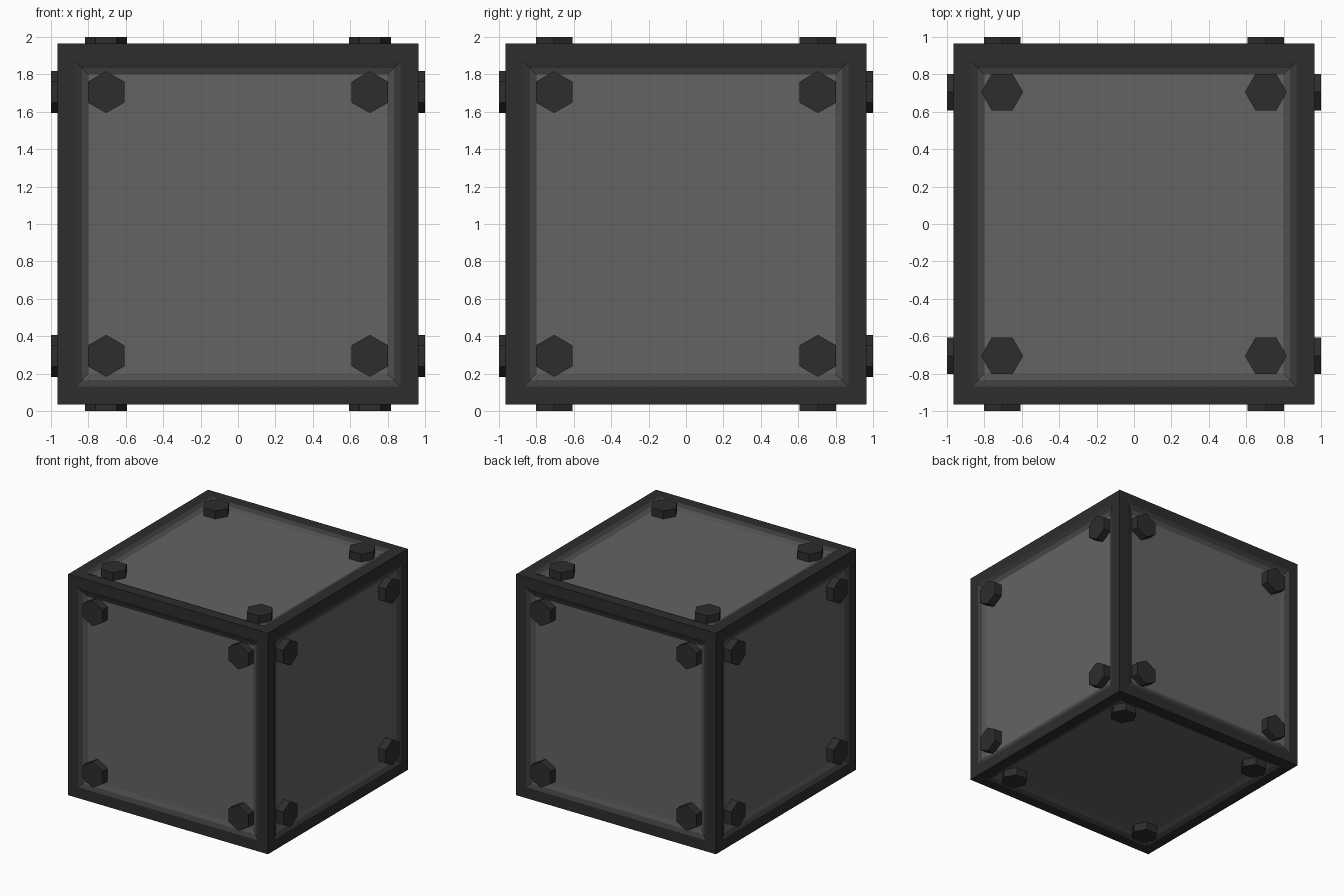
import bpy, bmesh
from mathutils import Matrix, Vector

if "Cube" in bpy.data.objects:
    bpy.data.objects.remove(bpy.data.objects["Cube"])

HALF = 0.965      # half size of the box
PANEL = 0.93      # recessed panel distance from the centre
CENTRE = Vector((0, 0, 1))


def grey(name, v):
    m = bpy.data.materials.new(name)
    m.diffuse_color = (v, v, v, 1)
    m.use_nodes = True
    m.node_tree.nodes["Principled BSDF"].inputs["Base Color"].default_value = m.diffuse_color
    return m


def finish(bm, name, mats):
    bmesh.ops.translate(bm, verts=bm.verts, vec=CENTRE)
    bmesh.ops.recalc_face_normals(bm, faces=bm.faces)
    me = bpy.data.meshes.new(name)
    bm.to_mesh(me)
    bm.free()
    ob = bpy.data.objects.new(name, me)
    bpy.context.collection.objects.link(ob)
    for m in mats:
        me.materials.append(m)
    return ob


dark = grey("dark_metal", 0.026)
mid_dark = grey("slope_dark", 0.045)
mid_light = grey("slope_light", 0.08)
light = grey("panel_metal", 0.125)

# Crate body: flat border, sloped edge, recessed panel on every side
bm = bmesh.new()
bmesh.ops.create_cube(bm, size=2 * HALF)
panels = bm.faces[:]
drop = HALF - PANEL
for width, depth, mat in ((0.095, 0, 1), (0.035, -drop / 2, 2), (0.035, -drop / 2, 3)):
    bmesh.ops.inset_individual(bm, faces=panels, thickness=width, depth=depth,
                               use_even_offset=True)
    for f in panels:
        f.material_index = mat
# strips take the tone of the ring they belong to
for f in bm.faces:
    if f not in panels:
        c = f.calc_center_median()
        a = sorted(abs(v) for v in c)
        f.material_index = 0 if a[2] > HALF - 0.002 else (1 if a[2] > HALF - drop / 2 else 2)
finish(bm, "crate_body", [dark, mid_dark, mid_light, light])

# Hexagonal bolts: four on each of the six sides
bm = bmesh.new()
for axis in range(3):
    for sign in (-1, 1):
        n = Vector((0, 0, 0))
        n[axis] = sign
        u = Vector((1, 0, 0)) if axis == 2 else Vector((0, 0, 1))
        rot = Matrix((u, n.cross(u), n)).transposed().to_4x4()
        for sx in (-1, 1):
            for sy in (-1, 1):
                z0, z1 = PANEL - 0.01, 1.0
                # cone segments start on local y, so turn the point onto local x
                place = (rot @ Matrix.Translation((sx * 0.705, sy * 0.705, (z0 + z1) / 2))
                         @ Matrix.Rotation(1.5707963, 4, 'Z'))
                bmesh.ops.create_cone(bm, cap_ends=True, segments=6, radius1=0.112,
                                      radius2=0.112, depth=z1 - z0, matrix=place)
finish(bm, "bolts", [dark])
